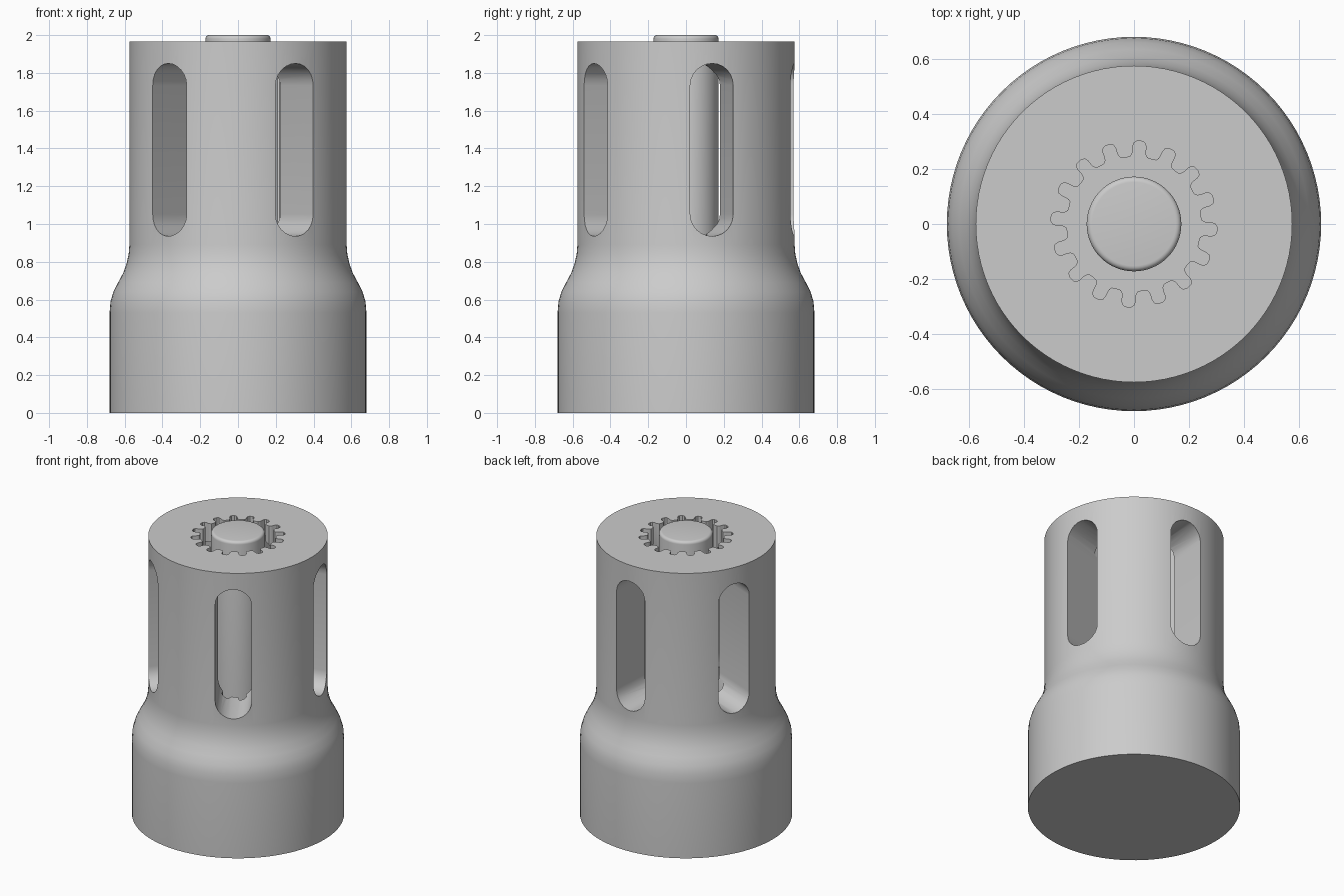
import bpy
import bmesh
from math import cos, sin, pi, radians
from mathutils import Matrix, Vector

cube = bpy.data.objects.get("Cube")
if cube:
    bpy.data.objects.remove(cube, do_unlink=True)

grey = bpy.data.materials.new("light_grey")
grey.use_nodes = True
grey.diffuse_color = (0.6, 0.6, 0.6, 1)
grey.node_tree.nodes["Principled BSDF"].inputs["Base Color"].default_value = (0.6, 0.6, 0.6, 1)


def loft(name, rings):
    """Closed solid through a list of equally sized point rings."""
    bm = bmesh.new()
    loops = [[bm.verts.new(p) for p in ring] for ring in rings]
    for a, b in zip(loops, loops[1:]):
        for i in range(len(a)):
            j = (i + 1) % len(a)
            bm.faces.new((a[i], a[j], b[j], b[i]))
    bm.faces.new(loops[0][::-1])
    bm.faces.new(loops[-1])
    bmesh.ops.recalc_face_normals(bm, faces=bm.faces)
    mesh = bpy.data.meshes.new(name)
    bm.to_mesh(mesh)
    bm.free()
    mesh.materials.append(grey)
    obj = bpy.data.objects.new(name, mesh)
    bpy.context.collection.objects.link(obj)
    return obj


def lathe(name, profile, sides=96):
    turns = [2 * pi * i / sides for i in range(sides)]
    return loft(name, [[(r * cos(a), r * sin(a), z) for a in turns] for r, z in profile])


def smooth(obj):
    bpy.ops.object.select_all(action='DESELECT')
    obj.select_set(True)
    bpy.context.view_layer.objects.active = obj
    bpy.ops.object.shade_smooth_by_angle(angle=radians(32))


# Housing: wide base, flowing shoulder, straight sleeve
TOP, BORE_FLOOR = 1.965, 0.55
housing = lathe("housing", [
    (0.68, 0), (0.68, 0.53), (0.675, 0.59), (0.66, 0.64), (0.635, 0.69),
    (0.608, 0.74), (0.59, 0.79), (0.579, 0.84), (0.575, 0.89), (0.575, TOP)])

# Toothed bore: sixteen rounded notches round the central hole
TEETH = 16
half_notch = [(-0.5, 0.243), (-0.32, 0.245), (-0.25, 0.254), (-0.225, 0.265),
              (-0.22, 0.282), (-0.18, 0.295), (-0.09, 0.302)]
notch = half_notch + [(-t, r) for t, r in reversed(half_notch[1:])]
outline = []
for k in range(TEETH):
    for t, r in notch:
        a = radians(86) + 2 * pi * (k + t) / TEETH
        outline.append((r * cos(a), r * sin(a)))
cutters = [loft("bore_cutter", [[(x, y, z) for x, y in outline] for z in (BORE_FLOOR, TOP + 0.1)])]

# Five round-ended slots opening radially into the bore
HALF, LOW, HIGH, STEPS = 0.1175, 0.935, 1.85, 12
stadium = []
for centre, start in ((HIGH - HALF, 0), (LOW + HALF, pi)):
    for i in range(STEPS + 1):
        a = start + pi * i / STEPS
        stadium.append((HALF * cos(a), centre + HALF * sin(a)))
for k in range(5):
    turn = Matrix.Rotation(radians(14 + 72 * k), 3, 'Z')
    cutters.append(loft("slot_cutter", [[turn @ Vector((r, t, z)) for t, z in stadium]
                                        for r in (0.18, 0.8)]))

for cutter in cutters:
    cutter.hide_render = True
    mod = housing.modifiers.new("cut", 'BOOLEAN')
    mod.operation = 'DIFFERENCE'
    mod.solver = 'EXACT'
    mod.object = cutter
bpy.context.view_layer.update()
graph = bpy.context.evaluated_depsgraph_get()
cut_mesh = bpy.data.meshes.new_from_object(housing.evaluated_get(graph))
housing.modifiers.clear()
housing.data = cut_mesh
for cutter in cutters:
    bpy.data.objects.remove(cutter, do_unlink=True)
smooth(housing)

# Centre pin with a rounded rim, standing on the bore floor
R, BEVEL = 0.172, 0.02
rim = [(R - BEVEL + BEVEL * cos(a), 2 - BEVEL + BEVEL * sin(a))
       for a in (i * pi / 10 for i in range(6))]
pin = lathe("centre_pin", [(R, BORE_FLOOR - 0.01)] + rim, 64)
smooth(pin)
